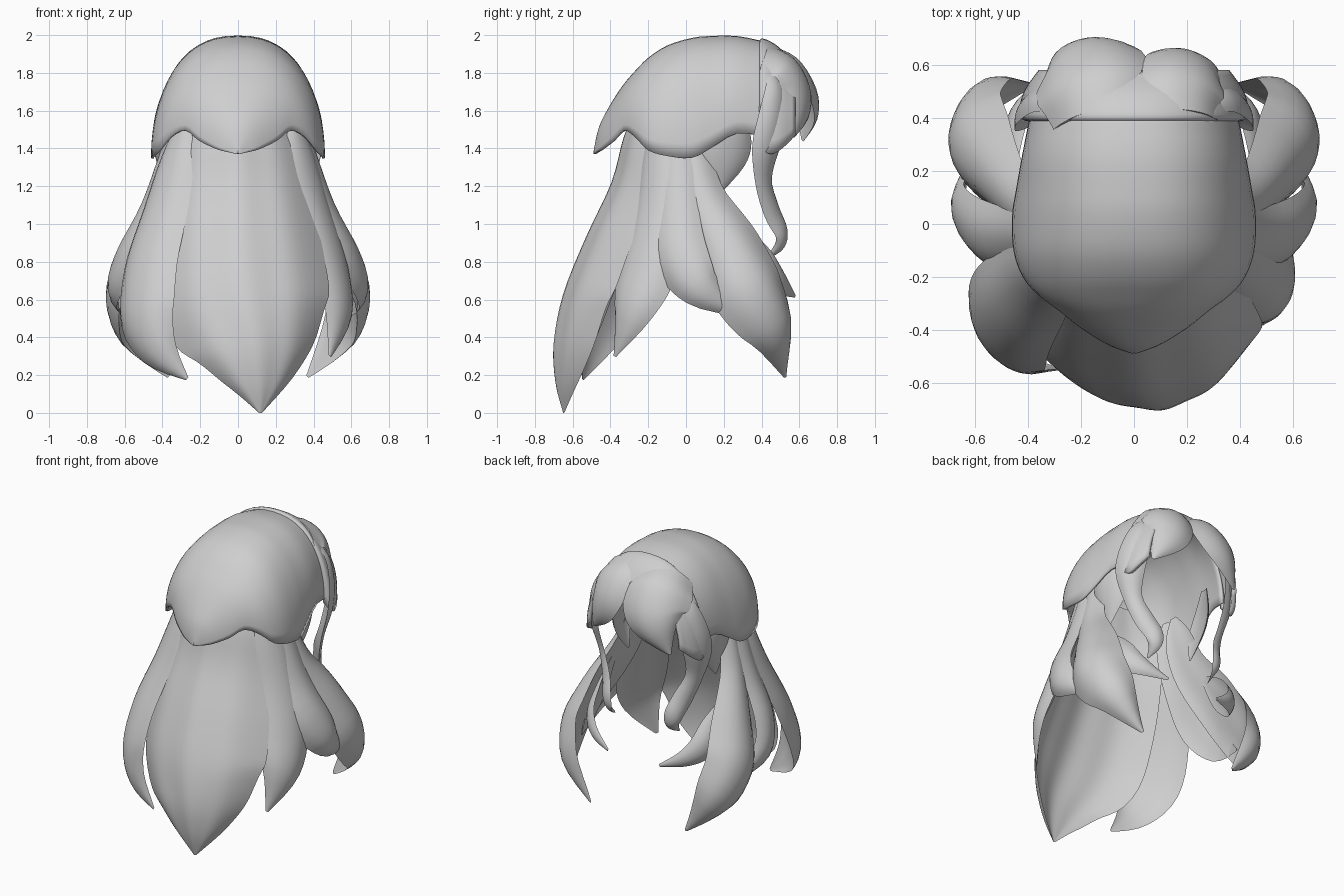
import bpy, math
from mathutils import Vector

old = bpy.data.objects.get("Cube")
if old:
    bpy.data.objects.remove(old, do_unlink=True)

grey = bpy.data.materials.new("hair_grey")
grey.use_nodes = True
COLOUR = (0.62, 0.62, 0.62, 1)
grey.diffuse_color = COLOUR
grey.node_tree.nodes["Principled BSDF"].inputs["Base Color"].default_value = COLOUR


def catmull(rows, steps):
    """Smooth interpolation through rows of numbers."""
    out = []
    for i in range(len(rows) - 1):
        a, b = rows[max(i - 1, 0)], rows[i]
        c, d = rows[i + 1], rows[min(i + 2, len(rows) - 1)]
        for k in range(steps):
            t = k / steps
            out.append([q + 0.5 * t * (r - p + t * (2*p - 5*q + 4*r - s + t * (3*(q - r) + s - p)))
                        for p, q, r, s in zip(a, b, c, d)])
    return out + [list(rows[-1])]


def make(name, rings, closed):
    """Skin a list of equal-length rings into a smooth object."""
    n = len(rings[0])
    verts = [p for ring in rings for p in ring]
    faces = [(i*n + j, i*n + (j + 1) % n, (i + 1)*n + (j + 1) % n, (i + 1)*n + j)
             for i in range(len(rings) - 1) for j in range(n if closed else n - 1)]
    if closed:
        faces += [tuple(reversed(range(n))), tuple(range(len(verts) - n, len(verts)))]
    mesh = bpy.data.meshes.new(name)
    mesh.from_pydata(verts, [], faces)
    mesh.materials.append(grey)
    obj = bpy.data.objects.new(name, mesh)
    bpy.context.collection.objects.link(obj)
    bpy.ops.object.select_all(action='DESELECT')
    obj.select_set(True)
    bpy.context.view_layer.objects.active = obj
    bpy.ops.object.mode_set(mode='EDIT')
    bpy.ops.mesh.select_all(action='SELECT')
    bpy.ops.mesh.normals_make_consistent(inside=False)
    bpy.ops.object.mode_set(mode='OBJECT')
    bpy.ops.object.shade_smooth_by_angle(angle=math.radians(50))
    return obj


def strand(name, path, bulge=0.45, thick=0.4, ripple=0.0, n=10):
    """Tapered lock: path rows are x, y, z, half width; the path is the outer ridge."""
    rows = catmull(path, 4)
    pts = [Vector(r[:3]) for r in rows]
    rings = []
    for i, p in enumerate(pts):
        w = max(rows[i][3], 0.006)
        tan = (pts[min(i + 1, len(pts) - 1)] - pts[max(i - 1, 0)]).normalized()
        out = p - Vector((0, 0.1, min(p.z, 1.5)))
        out = (out - tan * out.dot(tan)).normalized()
        side = tan.cross(out)
        us = [-1 + 2 * k / n for k in range(n + 1)]
        wave = lambda u: -bulge * abs(u)**2.3 + ripple * (math.cos(3 * math.pi * u) - 1) * (1 - u*u)
        ring = [p + side * w * u + out * w * wave(u) for u in us]
        ring += [p + side * w * u + out * w * (wave(u) - thick * (1 - u*u)) for u in us[-2:0:-1]]
        rings.append(ring)
    return make(name, rings, True)


def pair(name, path, **kw):
    strand("left_" + name, path, **kw)
    strand("right_" + name, [(-x, y, z, w) for x, y, z, w in path], **kw)


def shell(name, stations, thick, power=0.85, n=28):
    """Arched shell: stations are y, half width, top z, bottom z."""
    rings = []
    for y, w, top, bottom in catmull(stations, 3):
        ring = []
        for k in range(n + 1):
            c, s = math.cos(math.pi * k / n), math.sin(math.pi * k / n)
            ring.append(Vector((math.copysign(abs(c) ** power, c) * w, y,
                                bottom + (top - bottom) * max(s, 0) ** 0.95)))
        rings.append(ring)
    obj = make(name, rings, False)
    mod = obj.modifiers.new("thickness", 'SOLIDIFY')
    mod.thickness = thick
    # Thicken towards the inside of the head
    mid = min(obj.data.polygons, key=lambda f: -f.center.z)
    mod.offset = -1 if mid.normal.z > 0 else 1
    return obj


# Skull cap with pointed nape and side lobes
shell("cap", [(-.49, .004, 1.378, 1.37), (-.475, .05, 1.46, 1.38), (-.45, .11, 1.54, 1.395),
              (-.39, .205, 1.65, 1.44), (-.33, .28, 1.74, 1.495), (-.27, .36, 1.81, 1.46),
              (-.2, .42, 1.88, 1.39), (-.1, .455, 1.945, 1.36), (.03, .46, 1.985, 1.35),
              (.13, .445, 1.995, 1.4), (.27, .42, 1.995, 1.48), (.42, .39, 1.965, 1.46)], 0.015)

# Raised band where the fringe meets the cap
shell("fringe_band", [(.385, .39, 1.96, 1.44), (.40, .43, 1.982, 1.40), (.45, .43, 1.965, 1.37),
                      (.51, .41, 1.92, 1.40), (.58, .36, 1.83, 1.47)], 0.03)

# Parted fringe lobes over the forehead
strand("right_fringe_lobe", [(-.15, .43, 1.945, .18), (-.18, .57, 1.88, .22), (-.2, .67, 1.73, .21),
                             (-.25, .68, 1.59, .14), (-.31, .62, 1.44, .01)], bulge=.5, thick=.2)
strand("left_fringe_lobe", [(.2, .43, 1.93, .15), (.2, .56, 1.87, .17), (.22, .635, 1.74, .16),
                            (.27, .63, 1.6, .12), (.32, .57, 1.46, .01)], thick=.2)
strand("parting_tip", [(.02, .50, 1.89, .08), (.04, .56, 1.82, .08), (.06, .58, 1.73, .05),
                       (.07, .57, 1.64, .01)], thick=.2)

# Long curling locks beside the face
pair("face_lock", [(.25, .45, 1.84, .03), (.35, .495, 1.73, .07), (.405, .485, 1.57, .095),
                   (.42, .45, 1.4, .095), (.37, .43, 1.22, .06), (.31, .475, 1.07, .065),
                   (.27, .525, .96, .06), (.26, .51, .88, .045), (.25, .43, .82, .005)])

# Short locks in front of the ears
pair("ear_lock", [(.37, .27, 1.62, .05), (.40, .24, 1.47, .13), (.39, .2, 1.32, .12),
                  (.34, .15, 1.14, .01)], bulge=.3, thick=.15)

# Large back sheet ending in a point
strand("back_sheet", [(0, -.26, 1.62, .24), (0, -.33, 1.46, .33), (0, -.395, 1.22, .39),
                      (.01, -.53, .93, .44), (.04, -.65, .63, .45), (.1, -.70, .37, .345),
                      (.12, -.69, .16, .19), (.12, -.65, 0, .01)],
       bulge=.55, thick=.06, ripple=.02, n=24)

# Locks flanking the back sheet, one per side
strand("right_back_lock", [(-.29, -.19, 1.56, .04), (-.36, -.22, 1.36, .13), (-.44, -.28, 1.1, .18),
                           (-.53, -.39, .8, .21), (-.54, -.49, .53, .2), (-.44, -.55, .33, .12),
                           (-.27, -.55, .18, .01)], thick=.3)
strand("left_back_lock", [(.31, -.16, 1.56, .04), (.37, -.17, 1.36, .13), (.45, -.18, 1.1, .16),
                          (.545, -.23, .8, .18), (.575, -.31, .55, .13), (.49, -.38, .3, .01)])

# Side locks sweeping forward, outer, middle and inner
pair("outer_side_lock", [(.35, -.02, 1.53, .02), (.40, .01, 1.37, .1), (.49, .07, 1.13, .14),
                         (.62, .23, .88, .19), (.69, .37, .65, .2), (.6, .515, .42, .15),
                         (.37, .53, .19, .01)], bulge=.65, thick=.55)
pair("middle_side_lock", [(.35, -.1, 1.53, .02), (.40, -.09, 1.37, .1), (.5, -.08, 1.1, .13),
                          (.63, -.05, .85, .15), (.69, .08, .66, .11), (.6, .3, .52, .01)])
pair("inner_side_lock", [(.46, .14, 1.06, .02), (.48, .31, .88, .1), (.46, .44, .76, .1),
                         (.36, .53, .68, .06), (.2, .58, .62, .01)])
